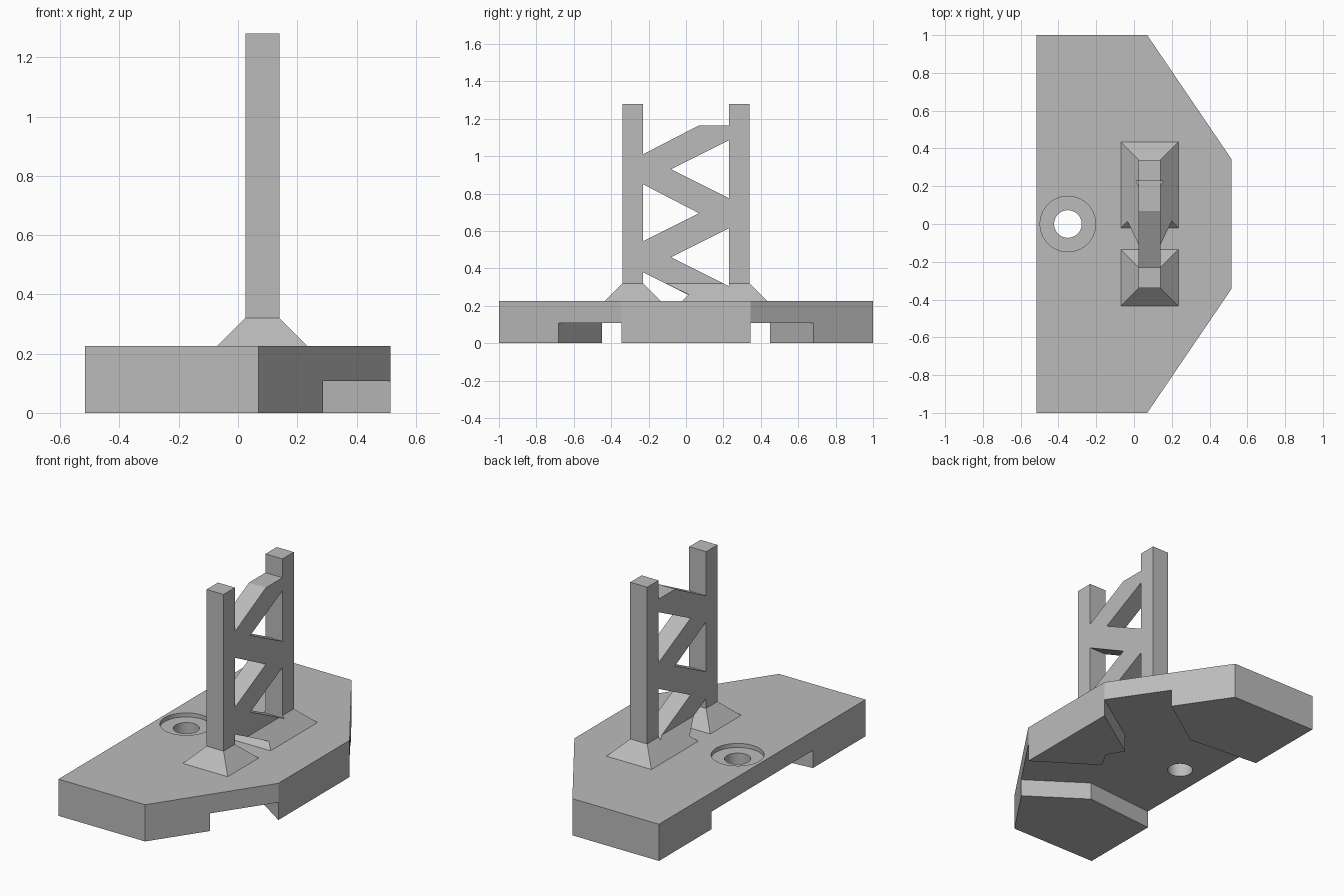
import bpy, bmesh, math

cube = bpy.data.objects.get("Cube")
if cube:
    bpy.data.objects.remove(cube, do_unlink=True)

grey = bpy.data.materials.new("plain_grey")
grey.use_nodes = True
grey.diffuse_color = (0.5, 0.5, 0.5, 1)
grey.node_tree.nodes["Principled BSDF"].inputs["Base Color"].default_value = (0.5, 0.5, 0.5, 1)


def loft(name, rings):
    """Solid skinned through matching rings of points, capped at both ends."""
    bm = bmesh.new()
    loops = [[bm.verts.new(p) for p in ring] for ring in rings]
    n = len(loops[0])
    for a, b in zip(loops, loops[1:]):
        for i in range(n):
            j = (i + 1) % n
            bm.faces.new((a[i], a[j], b[j], b[i]))
    bm.faces.new(loops[0])
    bm.faces.new(loops[-1])
    bmesh.ops.recalc_face_normals(bm, faces=bm.faces)
    mesh = bpy.data.meshes.new(name)
    bm.to_mesh(mesh)
    bm.free()
    mesh.materials.append(grey)
    obj = bpy.data.objects.new(name, mesh)
    bpy.context.collection.objects.link(obj)
    return obj


def prism_z(name, pts, z0, z1):
    return loft(name, [[(x, y, z) for x, y in pts] for z in (z0, z1)])


def prism_x(name, pts, x0, x1):
    return loft(name, [[(x, y, z) for y, z in pts] for x in (x0, x1)])


def rect(x0, x1, y0, y1, z):
    return [(x0, y0, z), (x1, y0, z), (x1, y1, z), (x0, y1, z)]


def circle(cx, r, n=64):
    return [(cx + r * math.cos(math.tau * i / n), r * math.sin(math.tau * i / n)) for i in range(n)]


def mirrored(half):
    """Close an outline that is symmetric in y."""
    return half + [(x, -y) for x, y in reversed(half) if y != 0]


def cut(obj, cutter):
    cutter.hide_render = True
    mod = obj.modifiers.new("cut", 'BOOLEAN')
    mod.operation = 'DIFFERENCE'
    mod.solver = 'EXACT'
    mod.object = cutter
    bpy.context.view_layer.objects.active = obj
    bpy.ops.object.modifier_apply(modifier=mod.name)
    bpy.data.objects.remove(cutter, do_unlink=True)


TOP = 0.225          # top of the base
FOOT = 0.32          # top of the feet
X0, X1 = 0.025, 0.14  # thickness of the tower
FLARE = FOOT - TOP

# Base plate with angled corners
base = prism_z("base", mirrored([(-0.517, -1), (0.07, -1), (0.515, -0.345)]), 0, TOP)

# Forked channel underneath, leaving a pointed block at the nose
cut(base, prism_z("channel_cutter", mirrored([
    (-0.7, -0.505), (-0.05, -0.45), (0.285, -0.68), (0.43, -0.78),
    (0.665, -0.445), (0.155, -0.105), (0.215, 0)]), -0.1, 0.108))

# Screw hole with a shallow counterbore
cut(base, prism_z("hole_cutter", circle(-0.35, 0.073), -0.1, 0.4))
cut(base, prism_z("counterbore_cutter", circle(-0.35, 0.147), TOP - 0.025, 0.4))

# Posts
for name, y in (("front_post", -0.34), ("back_post", 0.23)):
    loft(name, [rect(X0, X1, y, y + 0.11, z) for z in (TOP - 0.02, 1.28)])

# Flared feet; the back one also carries the lowest brace
loft("front_foot", [
    rect(X0 - FLARE, X1 + FLARE, -0.34 - FLARE, -0.23 + FLARE, TOP),
    rect(X0, X1, -0.34, -0.23, FOOT)])
step = 0.035
back_foot = loft("back_foot", [
    rect(X0 - FLARE, X1 + FLARE, -0.02, 0.34 + FLARE, TOP),
    rect(X0 - FLARE + step, X1 + FLARE - step, -0.02 + step, 0.34 + FLARE - step, TOP + step),
    rect(X0, X1, -0.11, 0.34, FOOT)])
cut(back_foot, prism_x("foot_cutter", [(0.23, 0.305), (0.23, 0.46), (-0.08, 0.46)], -0.2, 0.4))

# Zigzag bracing between the posts
prism_x("zigzag_brace", [
    (-0.23, 0.38), (0.13, 0.2), (0.23, 0.2), (0.23, 0.305), (-0.08, 0.46),
    (0.23, 0.615), (0.23, 0.775), (-0.08, 0.93), (0.23, 1.085), (0.23, 1.165),
    (0.07, 1.165), (-0.23, 1.01), (-0.23, 0.85), (0.07, 0.695), (-0.23, 0.545)], X0, X1)

# Smooth the round walls only
bpy.ops.object.select_all(action='DESELECT')
base.select_set(True)
bpy.context.view_layer.objects.active = base
bpy.ops.object.shade_smooth_by_angle(angle=math.radians(30))
